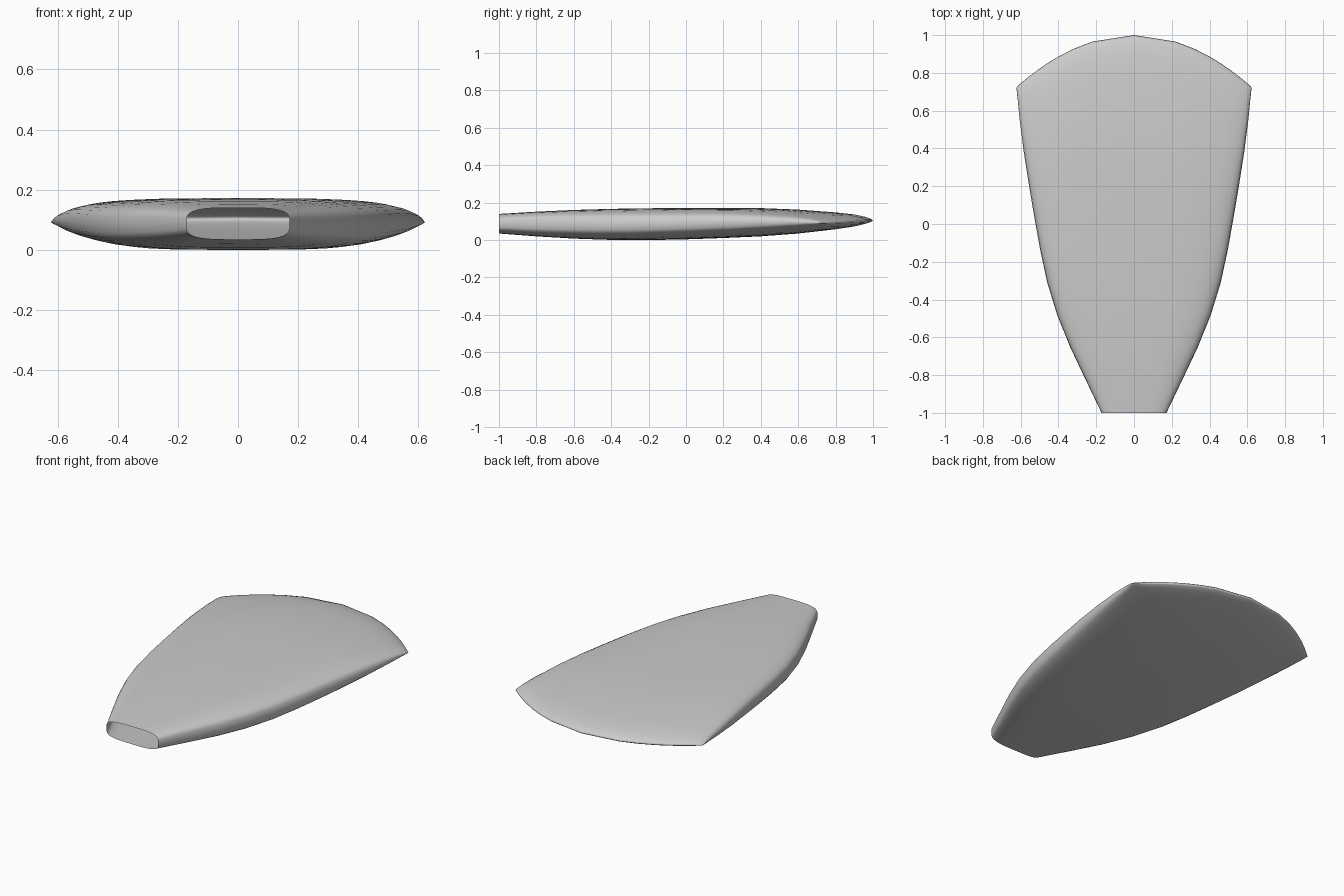
import bpy, bmesh, math

if "Cube" in bpy.data.objects:
    bpy.data.objects.remove(bpy.data.objects["Cube"])

# Stations along the blade: centre-line y, half width, bottom z, top z
STATIONS = [
    (-1.0, .172, .035, .140), (-.8, .255, .020, .152), (-.6, .337, .008, .161),
    (-.4, .407, .001, .167), (-.2, .460, .000, .170), (0, .497, .004, .172),
    (.2, .528, .011, .172), (.4, .557, .020, .171), (.6, .584, .035, .163),
    (.8, .606, .058, .148), (.9, .614, .073, .137), (.96, .620, .087, .124),
    (.99, .622, .097, .113), (1.0, .617, .104, .104),
]
SIDES = 40
POWER = 3.6      # squareness of the cross-section
END_DROP = .27   # how far the corners sit behind the rounded end


def signed_pow(value, p):
    return math.copysign(abs(value) ** p, value)


bm = bmesh.new()

# Rounded flat cross-sections, bowed so the far end forms an arc
rings = []
for y, half, low, high in STATIONS:
    v = (y + 1) / 2
    ring = []
    for i in range(SIDES):
        a = 2 * math.pi * i / SIDES
        u = signed_pow(math.cos(a), 2 / POWER)
        t = signed_pow(math.sin(a), 2 / POWER)
        z = (low + high) / 2 + t * (high - low) / 2 - .014 * u * u * v ** 8
        ring.append(bm.verts.new((u * half, y - END_DROP * u * u * v, z)))
    rings.append(ring)

# Skin between sections; the narrow front end stays open
for a, b in zip(rings, rings[1:]):
    for i in range(SIDES):
        j = (i + 1) % SIDES
        bm.faces.new((a[i], a[j], b[j], b[i]))

# Close the far end into a single edge
bmesh.ops.remove_doubles(bm, verts=rings[-1], dist=1e-5)
bmesh.ops.recalc_face_normals(bm, faces=bm.faces)
for f in bm.faces:
    f.smooth = True

mesh = bpy.data.meshes.new("blade")
bm.to_mesh(mesh)
bm.free()
blade = bpy.data.objects.new("blade", mesh)
bpy.context.collection.objects.link(blade)
